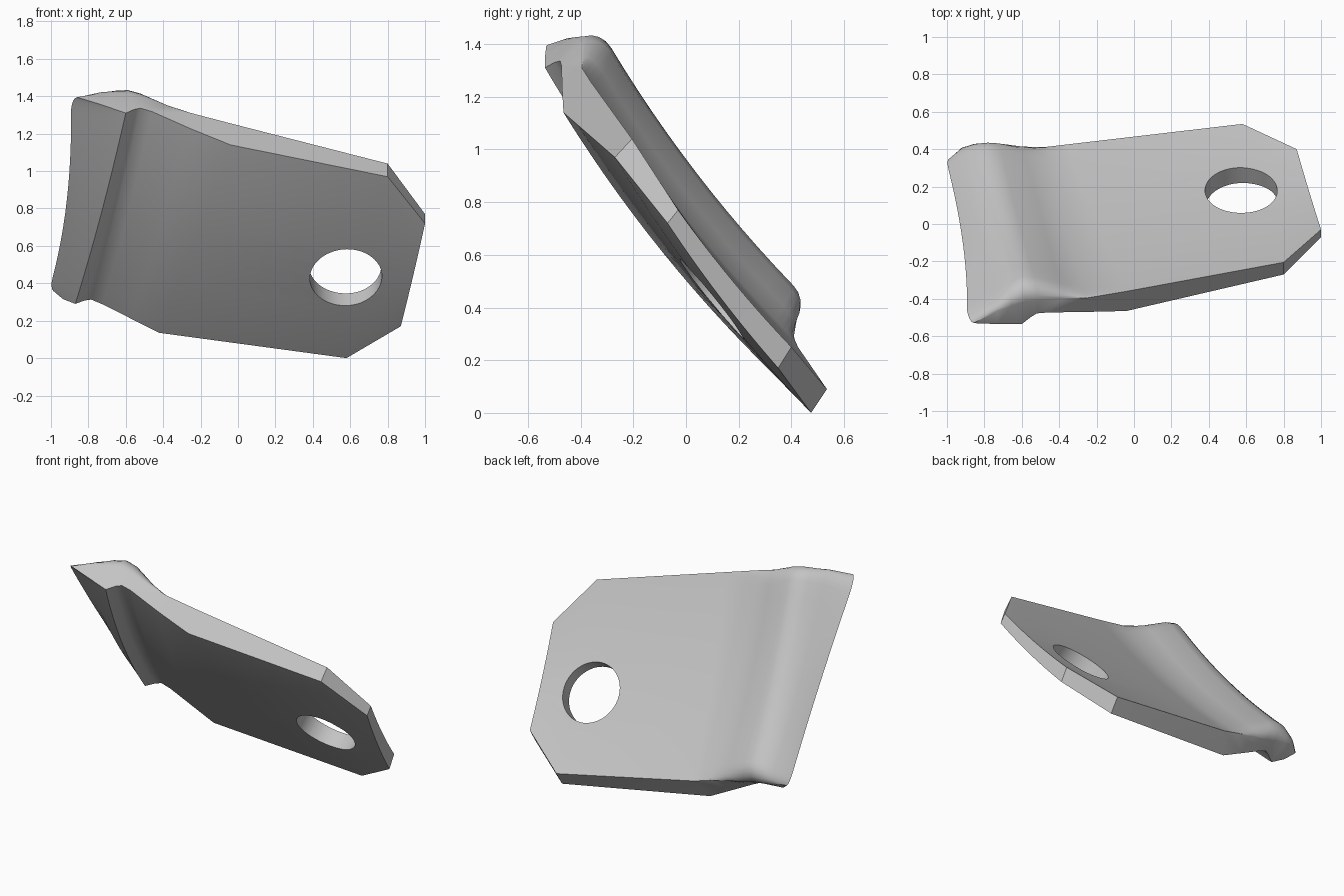
import bpy, bmesh, math
from mathutils import Vector

if "Cube" in bpy.data.objects:
    bpy.data.objects.remove(bpy.data.objects["Cube"], do_unlink=True)

# Matt grey material
mat = bpy.data.materials.new("matt grey")
mat.use_nodes = True
grey = (0.55, 0.55, 0.55, 1)
mat.diffuse_color = grey
mat.node_tree.nodes["Principled BSDF"].inputs["Base Color"].default_value = grey

OUT = Vector((0.08, -0.78, -0.62))      # direction the convex front bulges

# Ribs from the lip to the free end: top, bottom, bulge
front = [
    ((-.895, -.505, 1.395), (-1.012, .37, .355), .045),   # lip edge
    ((-.73, -.535, 1.355), (-.935, .31, .315), .045),
    ((-.60, -.535, 1.31), (-.87, .265, .29), .045),       # crease
    ((-.555, -.50, 1.33), (-.82, .295, .308), .045),
    ((-.52, -.478, 1.336), (-.785, .315, .313), .045),
    ((-.46, -.473, 1.318), (-.725, .325, .288), .045),
    ((-.25, -.47, 1.225), (-.57, .335, .21), .04),
    ((-.04, -.465, 1.14), (-.42, .345, .135), .04),       # bend
    ((.80, -.27, .97), (.58, .475, .0), .035),
    ((1.0, -.07, .72), (.87, .35, .17), .012),            # free end
]
# Back ribs carry a fillet size as well
back = [
    None,
    ((-.735, -.43, 1.445), (-.925, .435, .395), .045, .045),
    ((-.66, -.37, 1.468), (-.86, .47, .41), .045, .085),
    ((-.59, -.337, 1.476), (-.79, .48, .41), .045, .10),
    ((-.52, -.335, 1.455), (-.73, .475, .39), .045, .095),
    ((-.38, -.362, 1.375), (-.60, .442, .335), .045, .045),
    ((-.25, -.395, 1.31), (-.47, .412, .28), .04, 0),
    ((-.04, -.36, 1.255), (-.36, .425, .25), .04, 0),
    ((.80, -.205, 1.04), (.58, .535, .09), .035, 0),
    ((1.0, -.03, .77), (.87, .40, .25), .012, 0),
]

# Rows along each rib: (position, fillet inset factor)
R = 0.077
fillet = [(R * (1 - math.cos(a)), 1 - math.sin(a))
          for a in (math.radians(d) for d in (0, 18, 36, 54, 72, 90))]
middle = [(R + (1 - 2 * R) * k / 12, 0) for k in range(1, 12)]
rows = fillet + middle + [(1 - v, i) for v, i in reversed(fillet)]


def rib(bm, top, bottom, bulge, inset, extra=0.0):
    verts = []
    for v, f in rows:
        p = Vector(bottom).lerp(Vector(top), v)
        bow = 4 * v * (1 - v)
        p += OUT * bulge * bow + Vector((extra * bow, 0, 0)) + inset * f
        p.y = max(p.y, -.535)
        verts.append(bm.verts.new(p))
    return verts


bm = bmesh.new()
lip = rib(bm, *front[0], Vector((.035, -.025, 0)), .035)
F = [lip] + [rib(bm, *c, Vector()) for c in front[1:]]
B = [lip] + [rib(bm, *c[:3], OUT * c[3]) for c in back[1:]]


def face(*vs):
    vs = list(dict.fromkeys(vs))
    if len(vs) > 2:
        bm.faces.new(vs)


n = len(rows)
for c in range(len(F) - 1):
    for r in range(n - 1):
        face(F[c][r], F[c + 1][r], F[c + 1][r + 1], F[c][r + 1])
        face(B[c][r], B[c][r + 1], B[c + 1][r + 1], B[c + 1][r])
    # Top and bottom rims
    face(F[c][0], B[c][0], B[c + 1][0], F[c + 1][0])
    face(F[c][-1], F[c + 1][-1], B[c + 1][-1], B[c][-1])
# Free end rim
for r in range(n - 1):
    face(F[-1][r], B[-1][r], B[-1][r + 1], F[-1][r + 1])
bmesh.ops.recalc_face_normals(bm, faces=bm.faces)

mesh = bpy.data.meshes.new("hooked_plate")
bm.to_mesh(mesh)
bm.free()
mesh.materials.append(mat)
plate = bpy.data.objects.new("hooked_plate", mesh)
bpy.context.collection.objects.link(plate)

# Round bolt hole
axis = Vector((-.04, .78, .62))
bpy.ops.mesh.primitive_cylinder_add(vertices=64, radius=.193, depth=.5, location=(.575, .137, .462),
                                    rotation=axis.to_track_quat('Z', 'Y').to_euler())
cutter = bpy.context.object
cutter.name = "hole_cutter"
cutter.hide_render = True
cutter.data.materials.append(mat)
cut = plate.modifiers.new("bolt_hole", 'BOOLEAN')
cut.operation = 'DIFFERENCE'
cut.solver = 'EXACT'
cut.object = cutter

bpy.ops.object.select_all(action='DESELECT')
plate.select_set(True)
bpy.context.view_layer.objects.active = plate
bpy.ops.object.modifier_apply(modifier=cut.name)
bpy.data.objects.remove(cutter, do_unlink=True)
bpy.ops.object.shade_smooth_by_angle(angle=math.radians(38))
